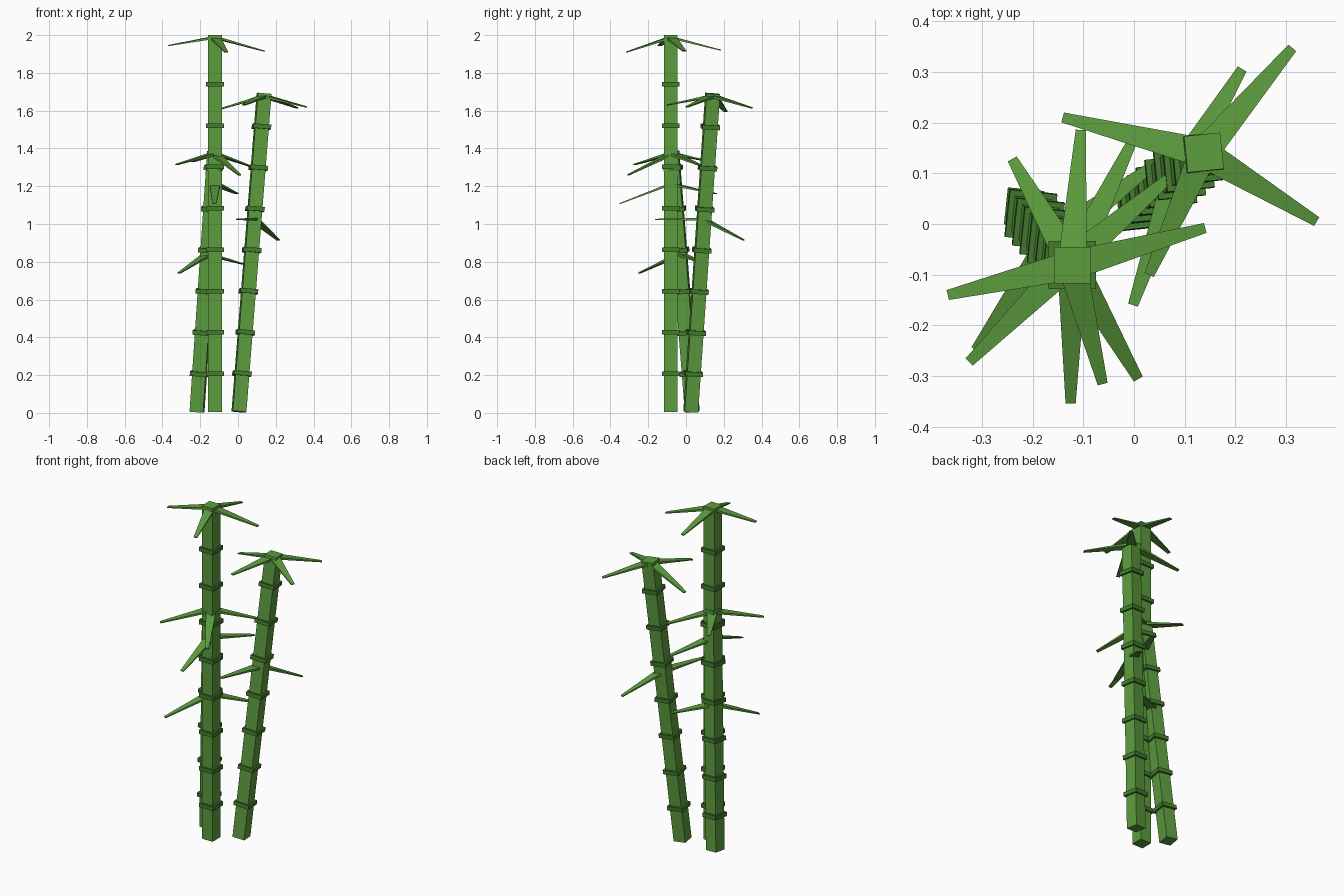
import bpy, bmesh, math
from mathutils import Vector, Matrix

if "Cube" in bpy.data.objects:
    bpy.data.objects.remove(bpy.data.objects["Cube"])


def material(name, rgb):
    m = bpy.data.materials.new(name)
    m.diffuse_color = (*rgb, 1)
    m.use_nodes = True
    m.node_tree.nodes["Principled BSDF"].inputs["Base Color"].default_value = m.diffuse_color
    return m


STALK = material("stalk green", (0.107, 0.335, 0.048))
RING = material("dark ring green", (0.058, 0.200, 0.027))
LEAF = material("leaf green", (0.108, 0.335, 0.048))


def make_object(name, bm, mat):
    bmesh.ops.recalc_face_normals(bm, faces=bm.faces)
    me = bpy.data.meshes.new(name)
    bm.to_mesh(me)
    bm.free()
    me.materials.append(mat)
    ob = bpy.data.objects.new(name, me)
    bpy.context.collection.objects.link(ob)
    return ob


def add_box(bm, frame, size, centre):
    m = frame @ Matrix.Translation(centre) @ Matrix.Diagonal((*size, 1))
    bmesh.ops.create_cube(bm, size=1, matrix=m)


def add_leaf(bm, base, tip):
    # tapered flat blade running from the stalk axis to the tip
    d = (tip - base).normalized()
    side = Vector((0, 0, 1)).cross(d).normalized()
    up = d.cross(side)
    loops = []
    for p, w, t in ((base, 0.058, 0.014), (tip, 0.020, 0.005)):
        loops.append([bm.verts.new(p + side * w / 2 * a + up * t / 2 * b)
                      for a, b in ((-1, -1), (1, -1), (1, 1), (-1, 1))])
    bm.faces.new(loops[0])
    bm.faces.new(loops[1])
    for i in range(4):
        j = (i + 1) % 4
        bm.faces.new((loops[0][i], loops[0][j], loops[1][j], loops[1][i]))


# name, foot, top, yaw, ring count, crown leaf tips, side leaf tips
stalks = [
    ("tall", (-0.122, -0.081, 0.004), (-0.122, -0.081, 2.0), 0, 8,
     [(-0.367, -0.14, 1.945), (0.14, -0.008, 1.915),
      (-0.062, -0.315, 1.91), (-0.105, 0.185, 1.92)],
     [(-0.125, -0.353, 1.107), (-0.005, 0.16, 1.16)]),
    ("middle", (0.005, 0.025, 0.006), (0.138, 0.141, 1.69), 6, 7,
     [(0.36, 0.005, 1.62), (0.312, 0.347, 1.615),
      (-0.14, 0.21, 1.595), (0.03, -0.1, 1.63)],
     [(-0.002, -0.16, 1.025), (0.213, 0.305, 0.915)]),
    ("short", (-0.217, 0.033, 0.006), (-0.124, -0.075, 1.385), -6, 6,
     [(-0.325, -0.272, 1.315), (0.008, -0.305, 1.26),
      (-0.24, 0.128, 1.33), (0.068, 0.09, 1.305)],
     [(-0.312, -0.248, 0.74), (0.03, 0.11, 0.787)]),
]

for name, foot, top, yaw, count, crown, sides in stalks:
    foot, top = Vector(foot), Vector(top)
    axis = top - foot
    length = axis.length
    tilt = Vector((0, 0, 1)).rotation_difference(axis).to_matrix().to_4x4()
    frame = Matrix.Translation(foot) @ tilt @ Matrix.Rotation(math.radians(yaw), 4, 'Z')

    # square stalk
    bm = bmesh.new()
    add_box(bm, frame, (0.072, 0.072, length), (0, 0, length / 2))
    make_object(name + "_stalk", bm, STALK)

    # node rings
    bm = bmesh.new()
    for i in range(count):
        add_box(bm, frame, (0.094, 0.094, 0.024), (0, 0, 0.203 + 0.219 * i))
    make_object(name + "_rings", bm, RING)

    # crown leaves and the lower pair
    bm = bmesh.new()
    for tip in crown:
        add_leaf(bm, top - axis.normalized() * 0.012, Vector(tip))
    for tip in sides:
        add_leaf(bm, foot + axis * 0.605, Vector(tip))
    make_object(name + "_leaves", bm, LEAF)
